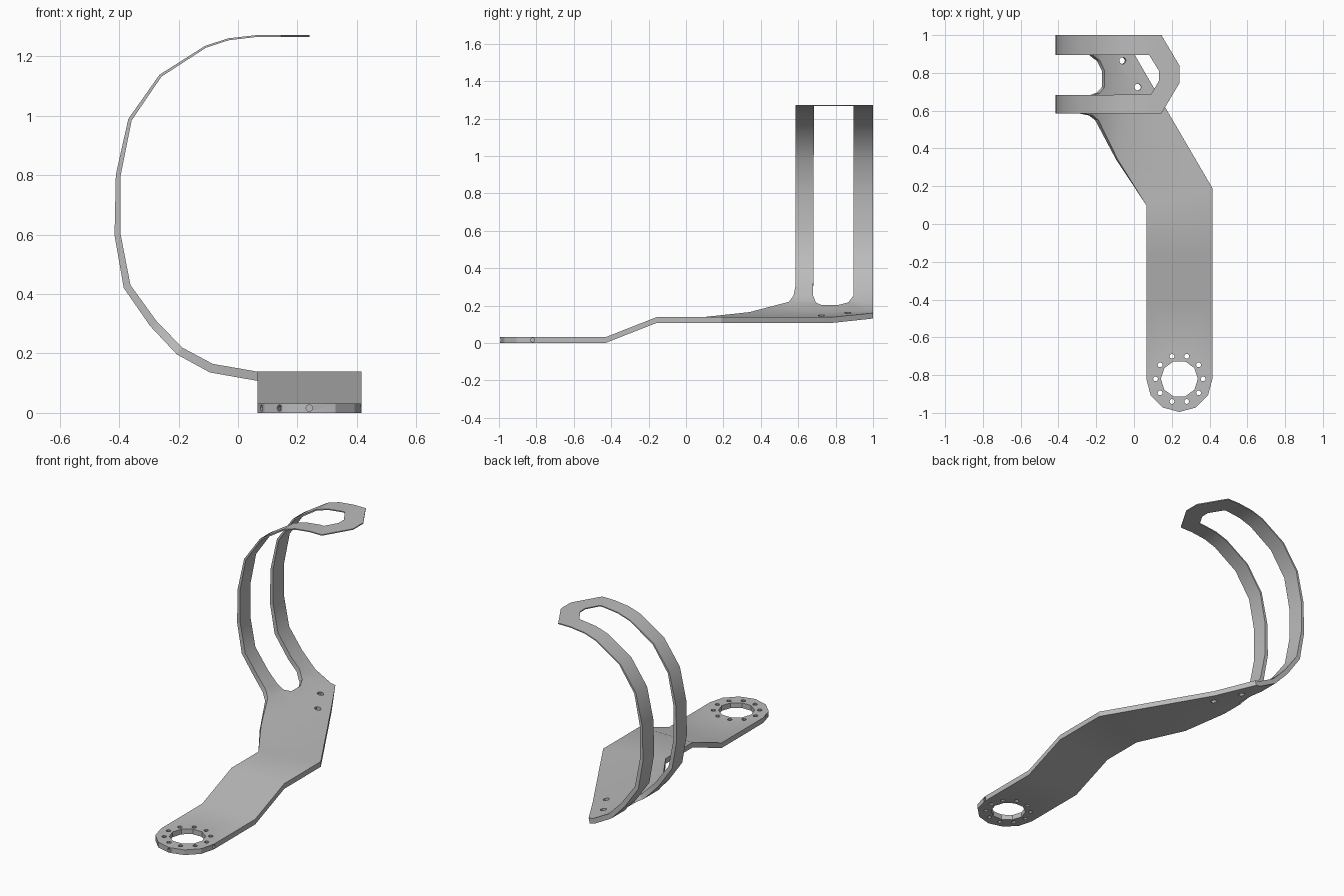
import bpy
import bmesh
from math import sin, cos, radians, pi
from mathutils import Vector, Matrix

cube = bpy.data.objects.get("Cube")
if cube:
    bpy.data.objects.remove(cube, do_unlink=True)

# Material
metal = bpy.data.materials.new("grey_metal")
metal.use_nodes = True
grey = (0.5, 0.5, 0.5, 1)
metal.diffuse_color = grey
metal.node_tree.nodes["Principled BSDF"].inputs["Base Color"].default_value = grey

# Inner line of the curled sheet, seen from the front: flat plate, curl, flat tip
INNER = [Vector(p) for p in (
    (.415, .139), (.065, .139), (-.085, .165), (-.188, .22), (-.275, .31),
    (-.362, .43), (-.395, .6), (-.395, .8), (-.358, .985), (-.258, 1.132),
    (-.107, 1.23), (-.03, 1.255), (.065, 1.266), (.24, 1.266))]
LAST = len(INNER) - 1
RING_X, RING_Y, RING_R = .24, -.82, .175
RAMP_LOW, RAMP_HIGH, RAMP_DROP = -.43, -.155, .108


def outer_point(i):
    """Offset the inner line outwards; the sheet thins towards the tip."""
    along = (INNER[min(i + 1, LAST)] - INNER[max(i - 1, 0)]).normalized()
    if i == 1:
        along = Vector((-1, 0))
    thickness = .031 - .022 * (INNER[i].y - .139)
    return INNER[i] + Vector((-along.y, along.x)) * thickness


OUTER = [outer_point(i) for i in range(LAST + 1)]
STATION = [0.0]
for a, b in zip(INNER, INNER[1:]):
    STATION.append(STATION[-1] + (b - a).length)


def unroll(x, y, segments):
    """Flat sheet position of a point given by its x on part of the curl."""
    for i in segments:
        a, b = INNER[i].x, INNER[i + 1].x
        if min(a, b) - 1e-6 <= x <= max(a, b) + 1e-6:
            t = (x - a) / (b - a)
            return STATION[i] + t * (STATION[i + 1] - STATION[i]), y


def low(x, y):
    return unroll(x, y, range(5))


def top(x, y):
    return unroll(x, y, range(8, LAST))


def fold(u, y, outside):
    """Bend a flat sheet position into the curl and the front ramp."""
    i = 0
    while i < LAST - 1 and u > STATION[i + 1]:
        i += 1
    t = (u - STATION[i]) / (STATION[i + 1] - STATION[i])
    line = OUTER if outside else INNER
    p = line[i].lerp(line[i + 1], t)
    ramp = (RAMP_HIGH - y) / (RAMP_HIGH - RAMP_LOW)
    return Vector((p.x, y, p.y - RAMP_DROP * min(max(ramp, 0), 1)))


def circle(x, y, radius, sides, start=0, sweep=2 * pi):
    return [low(x + radius * cos(start + sweep * k / sides),
                y + radius * sin(start + sweep * k / sides)) for k in range(sides)]


# Flat outline: rounded front end, angled plate, twin strips and chamfered tip
outline = circle(RING_X, RING_Y, RING_R, 6, pi, pi)
outline += [low(.415, RING_Y), low(.415, .19), low(-.056, 1)]
outline += [top(.145, 1), top(.24, .84), top(.24, .745), top(.145, .585)]
outline += [low(-.27, .585), low(-.22, .575), low(-.188, .55),
            low(-.085, .34), low(.065, .1)]

# Long window between the strips
window = [low(-.22, .895), low(-.18, .865), low(-.155, .81), low(-.155, .725),
          low(-.18, .695), low(-.22, .68)]
window += [top(.09, .685), top(.133, .76), top(.133, .81), top(.08, .895)]

# Round openings: ring bore, ring bolt holes, plate bolt holes
loops = [outline, window, circle(RING_X, RING_Y, .098, 10)]
for k in range(10):
    angle = 2 * pi * k / 10
    loops.append(circle(RING_X + .126 * cos(angle), RING_Y + .126 * sin(angle), .013, 10))
for x, y in ((-.06, .865), (.02, .725)):
    loops.append(circle(x, y, .018, 10))

# Fill the flat sheet and cut it along every bend
bm = bmesh.new()
edges = []
for loop in loops:
    verts = [bm.verts.new((u, y, 0)) for u, y in loop]
    edges += [bm.edges.new((v, verts[k - 1])) for k, v in enumerate(verts)]
bmesh.ops.triangle_fill(bm, edges=edges, use_beauty=True, normal=(0, 0, 1))
cuts = [((u, 0, 0), (1, 0, 0)) for u in STATION[1:-1]]
cuts += [((0, y, 0), (0, 1, 0)) for y in (RAMP_LOW, RAMP_HIGH)]
for point, normal in cuts:
    bmesh.ops.bisect_plane(bm, geom=bm.verts[:] + bm.edges[:] + bm.faces[:],
                           plane_co=point, plane_no=normal, dist=1e-5)

# Thicken and fold
made = bmesh.ops.extrude_face_region(bm, geom=bm.faces[:], use_keep_orig=True)
back = {g for g in made["geom"] if isinstance(g, bmesh.types.BMVert)}
for v in bm.verts:
    v.co = fold(v.co.x, v.co.y, v in back)
bmesh.ops.recalc_face_normals(bm, faces=bm.faces[:])
mesh = bpy.data.meshes.new("curled_bracket")
bm.to_mesh(mesh)
bm.free()
mesh.materials.append(metal)
bracket = bpy.data.objects.new("curled_bracket", mesh)
bpy.context.collection.objects.link(bracket)

# Small radial screw holes in the rim of the ring
bm = bmesh.new()
for degrees in (0, -90, -126, -162):
    a = radians(degrees)
    place = (Matrix.Translation((RING_X + .175 * cos(a), RING_Y + .175 * sin(a), .016))
             @ Matrix.Rotation(a, 4, "Z") @ Matrix.Rotation(pi / 2, 4, "Y"))
    bmesh.ops.create_cone(bm, cap_ends=True, segments=10, radius1=.011,
                          radius2=.011, depth=.05, matrix=place)
cutter_mesh = bpy.data.meshes.new("rim_hole_cutter")
bm.to_mesh(cutter_mesh)
bm.free()
cutter_mesh.materials.append(metal)
cutter = bpy.data.objects.new("rim_hole_cutter", cutter_mesh)
bpy.context.collection.objects.link(cutter)
cutter.hide_render = True
cutter.display_type = "WIRE"

bpy.ops.object.select_all(action="DESELECT")
bracket.select_set(True)
bpy.context.view_layer.objects.active = bracket
bpy.ops.object.shade_smooth_by_angle(angle=radians(30))
holes = bracket.modifiers.new("rim_holes", "BOOLEAN")
holes.operation = "DIFFERENCE"
holes.solver = "EXACT"
holes.object = cutter
